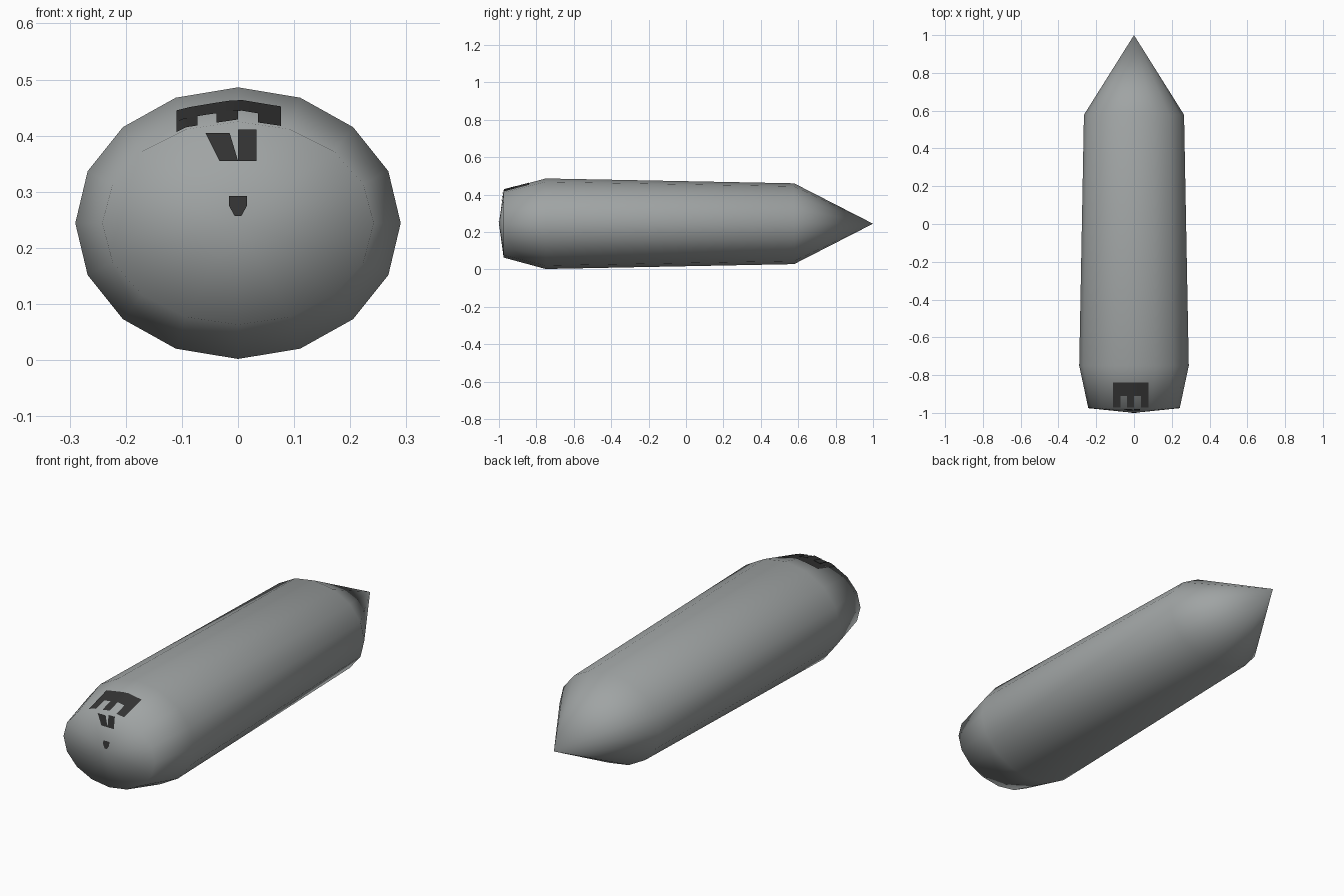
import bpy, bmesh, math
from mathutils import Vector
from mathutils.bvhtree import BVHTree

if "Cube" in bpy.data.objects:
    bpy.data.objects.remove(bpy.data.objects["Cube"])

SIDES = 16
CZ = 0.244


def material(name, rgb):
    m = bpy.data.materials.new(name)
    m.diffuse_color = (*rgb, 1)
    m.use_nodes = True
    m.node_tree.nodes["Principled BSDF"].inputs["Base Color"].default_value = m.diffuse_color
    return m


grey = material("hull grey", (0.35, 0.37, 0.37))
dark = material("dark marking", (0.035, 0.035, 0.035))


def finish(bm, name, mat):
    me = bpy.data.meshes.new(name)
    bm.to_mesh(me)
    ob = bpy.data.objects.new(name, me)
    bpy.context.collection.objects.link(ob)
    me.materials.append(mat)
    for p in me.polygons:
        p.use_smooth = True
    return ob


# Hull: elliptical rings (y, half width, half height) closed by two apex points
rings = [(-0.975, 0.242, 0.181), (-0.75, 0.29, 0.242), (0.578, 0.265, 0.216)]
bm = bmesh.new()
loops = []
for y, rx, rz in rings:
    loops.append([bm.verts.new((rx * math.sin(a), y, CZ + rz * math.cos(a)))
                  for a in (2 * math.pi * i / SIDES for i in range(SIDES))])
nose = bm.verts.new((0, -1, CZ))
tail = bm.verts.new((0, 1, CZ))
for i in range(SIDES):
    j = (i + 1) % SIDES
    for a, b in zip(loops, loops[1:]):
        bm.faces.new((a[i], a[j], b[j], b[i]))
    bm.faces.new((nose, loops[0][j], loops[0][i]))
    bm.faces.new((tail, loops[-1][i], loops[-1][j]))
bmesh.ops.recalc_face_normals(bm, faces=bm.faces)
tree = BVHTree.FromBMesh(bm)
finish(bm, "hull", grey)
bm.free()


# Markings: quads draped onto the hull from above or from the front
def drape(bm, quad, from_top, n=8):
    a, b, c, d = (Vector(p) for p in quad)
    grid = []
    for i in range(n + 1):
        row = []
        for k in range(n + 1):
            p = a.lerp(b, k / n).lerp(d.lerp(c, k / n), i / n)
            if from_top:
                start, ray = Vector((p.x, p.y, 2)), Vector((0, 0, -1))
            else:
                start, ray = Vector((p.x, -2, p.y)), Vector((0, 1, 0))
            hit = tree.ray_cast(start, ray)[0]
            row.append(bm.verts.new(hit - ray * 0.003))
        grid.append(row)
    for i in range(n):
        for k in range(n):
            bm.faces.new((grid[i][k], grid[i][k + 1], grid[i + 1][k + 1], grid[i + 1][k]))


def rect(x0, x1, y0, y1):
    return [(x0, y0), (x1, y0), (x1, y1), (x0, y1)]


# Upper marking: a bar with three short legs running to the front rim
bm = bmesh.new()
drape(bm, rect(-0.11, 0.077, -0.91, -0.84), True)
for x0, x1 in ((-0.11, -0.072), (-0.038, 0.0), (0.036, 0.077)):
    drape(bm, rect(x0, x1, -0.972, -0.91), True)
finish(bm, "upper_marking", dark)
bm.free()

# Front marking and small dot on the blunt end
bm = bmesh.new()
drape(bm, [(-0.033, 0.355), (0, 0.355), (-0.015, 0.405), (-0.058, 0.405)], False)
drape(bm, rect(0, 0.033, 0.355, 0.411), False)
drape(bm, [(-0.006, 0.257), (0.006, 0.257), (0.016, 0.275), (-0.016, 0.275)], False)
drape(bm, rect(-0.016, 0.016, 0.275, 0.292), False)
finish(bm, "front_marking", dark)
bm.free()
